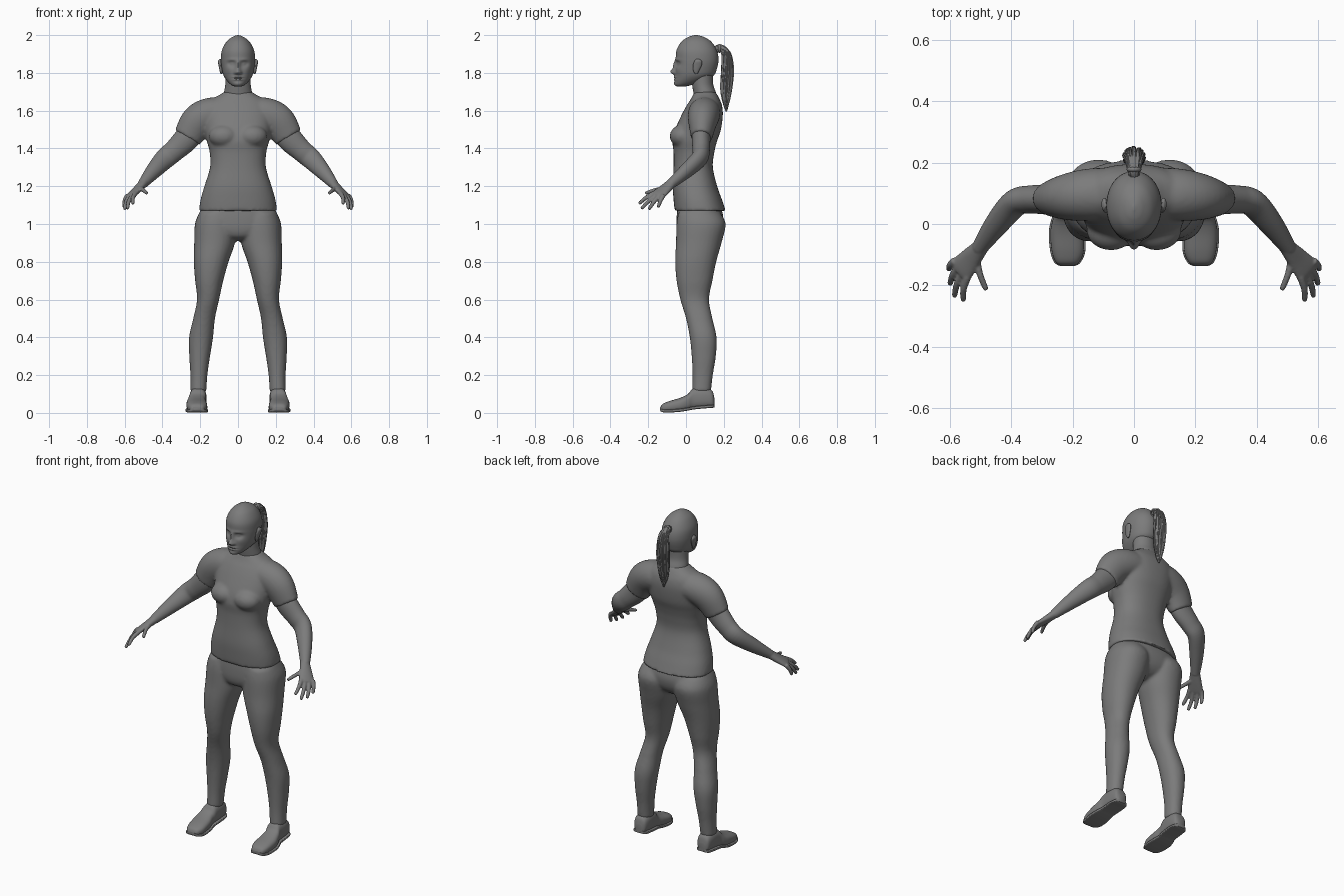
import bpy, bmesh, math, random
from mathutils import Vector, Matrix

cube = bpy.data.objects.get("Cube")
if cube:
    bpy.data.objects.remove(cube, do_unlink=True)

X, Y, Z = Vector((1, 0, 0)), Vector((0, 1, 0)), Vector((0, 0, 1))
random.seed(4)

grey = bpy.data.materials.new("plain grey")
grey.use_nodes = True
GREY = (0.2, 0.2, 0.2, 1)
grey.diffuse_color = GREY
grey.node_tree.nodes["Principled BSDF"].inputs["Base Color"].default_value = GREY


def spline(rows, steps):
    """Smooth curve through every row of numbers."""
    out = []
    last = len(rows) - 1
    for i in range(last):
        quad = [rows[max(0, min(last, i + k))] for k in (-1, 0, 1, 2)]
        for s in range(steps):
            t = s / steps
            out.append([b + 0.5 * t * (c - a + t * (2 * a - 5 * b + 4 * c - d + t * (3 * (b - c) + d - a)))
                        for a, b, c, d in zip(*quad)])
    return out + [list(rows[-1])]


def loft(bm, rows, axes=None, side=Y, sides=32, steps=6, power=2.0, ridge=0.0):
    """Skin rings (x, y, z, radius a, radius b), fixed in a plane or following the path."""
    rows = spline(rows, steps)
    rings = []
    for i, (x, y, z, a, b) in enumerate(rows):
        c = Vector((x, y, z))
        if axes:
            u, v = axes
        else:
            lo, hi = rows[max(0, i - 1)], rows[min(len(rows) - 1, i + 1)]
            d = (Vector(hi[:3]) - Vector(lo[:3])).normalized()
            u = (side - d * side.dot(d)).normalized()
            v = d.cross(u)
        ring = []
        for k in range(sides):
            t = math.tau * k / sides
            cs, sn = math.cos(t), math.sin(t)
            r = 1 + ridge * math.cos(9 * t + i * 0.15)
            pu = math.copysign(abs(cs) ** (2 / power), cs) * max(a, 0.001) * r
            pv = math.copysign(abs(sn) ** (2 / power), sn) * max(b, 0.001) * r
            ring.append(bm.verts.new(c + u * pu + v * pv))
        rings.append(ring)
    for low, high in zip(rings, rings[1:]):
        for k in range(sides):
            j = (k + 1) % sides
            bm.faces.new((low[k], low[j], high[j], high[k]))
    bm.faces.new(rings[0])
    bm.faces.new(rings[-1])


def ball(bm, centre, radii):
    m = Matrix.Translation(centre) @ Matrix.Diagonal((*radii, 1))
    bmesh.ops.create_uvsphere(bm, u_segments=24, v_segments=16, radius=1, matrix=m)


def levels(rows):
    """Level rings from (z, x min, x max, y front, y back)."""
    return [((l + r) / 2, (f + b) / 2, z, (r - l) / 2, (b - f) / 2) for z, l, r, f, b in rows]


def body(rows):
    return levels([(z, -w, w, f, b) for z, w, f, b in rows])


def flip(rows, s):
    return [(x * s, *rest) for x, *rest in rows]


def finish(name, bm, voxel=None, smooth=4):
    """Turn a bmesh into an object; a voxel size blends its parts together."""
    bmesh.ops.recalc_face_normals(bm, faces=bm.faces)
    mesh = bpy.data.meshes.new(name)
    bm.to_mesh(mesh)
    bm.free()
    mesh.materials.append(grey)
    ob = bpy.data.objects.new(name, mesh)
    bpy.context.collection.objects.link(ob)
    bpy.ops.object.select_all(action='DESELECT')
    ob.select_set(True)
    bpy.context.view_layer.objects.active = ob
    if voxel:
        mod = ob.modifiers.new("blend", 'REMESH')
        mod.mode = 'VOXEL'
        mod.voxel_size = voxel
        mod.use_smooth_shade = True
        soft = ob.modifiers.new("soften", 'SMOOTH')
        soft.factor = 0.5
        soft.iterations = smooth
    else:
        bpy.ops.object.shade_smooth_by_angle(angle=math.radians(50))
    return ob


# Shirt: torso, bust and both sleeves
bm = bmesh.new()
loft(bm, body([
    (1.07, .207, -.06, .21), (1.13, .198, -.066, .19), (1.2, .178, -.07, .165),
    (1.3, .148, -.066, .142), (1.38, .15, -.066, .15), (1.44, .165, -.072, .165),
    (1.5, .175, -.058, .185), (1.58, .18, -.022, .195), (1.63, .165, .005, .19),
    (1.66, .14, .025, .178), (1.685, .095, .038, .165), (1.7, .075, .045, .155)]),
    axes=(X, Y), sides=48, power=2.3)
for s in (1, -1):
    ball(bm, (.075 * s, -.02, 1.465), (.08, .066, .06))
    loft(bm, flip([(.06, .1, 1.59, .085, .08), (.15, .095, 1.58, .085, .088),
                   (.215, .088, 1.54, .076, .09), (.268, .082, 1.457, .056, .076)], s))
finish("shirt", bm, 0.009)

# Trousers: hips and both legs
bm = bmesh.new()
loft(bm, body([(1.09, .19, -.045, .185), (1.03, .213, -.05, .198), (.97, .2, -.048, .185),
               (.93, .11, -.03, .15), (.91, .03, .02, .1)]), axes=(X, Y), sides=48, power=2.3)
leg = levels([
    (1.06, .02, .205, -.04, .18), (1, .004, .228, -.05, .21), (.9, .016, .232, -.053, .188),
    (.8, .05, .234, -.057, .16), (.7, .078, .227, -.05, .14), (.6, .1, .217, -.03, .122),
    (.5, .122, .237, 0, .14), (.4, .132, .259, .02, .162), (.3, .148, .258, .03, .158),
    (.2, .162, .252, .035, .142), (.11, .168, .252, .033, .132)])
for s in (1, -1):
    loft(bm, flip(leg, s), axes=(X, Y), power=2.15)
finish("trousers", bm, 0.009)

# Arms with hands
arm = [(.2, .085, 1.55, .055, .06), (.268, .08, 1.457, .05, .067), (.335, .08, 1.39, .046, .058),
       (.385, .07, 1.347, .043, .055), (.445, .003, 1.283, .038, .043), (.505, -.08, 1.212, .026, .026)]
palm = [(.495, -.07, 1.222, .025, .025), (.53, -.11, 1.186, .036, .02),
        (.56, -.145, 1.157, .044, .016), (.57, -.157, 1.147, .04, .012)]
fingers = [((.542, -.17, 1.163), (.557, -.25, 1.107)), ((.557, -.157, 1.153), (.586, -.237, 1.08)),
           ((.572, -.14, 1.15), (.6, -.197, 1.077)), ((.584, -.12, 1.152), (.604, -.148, 1.088)),
           ((.515, -.1, 1.19), (.482, -.215, 1.163))]
for s, label in ((1, "left"), (-1, "right")):
    bm = bmesh.new()
    loft(bm, flip(arm, s))
    loft(bm, flip(palm, s), side=Vector((.45 * s, .85, -.1)))
    for base, tip in fingers:
        a, b = Vector(base), Vector(tip)
        mid = a.lerp(b, 0.5) + Vector((.006, 0, .005))
        end = b.lerp(mid, 0.1)
        rows = [(*a, .013, .013), (*mid, .011, .011), (*end, .009, .009), (*b, .004, .004)]
        loft(bm, flip(rows, s), side=X, sides=14, steps=4)
    finish(label + "_arm", bm, 0.0045, 3)

# Shoes with soles: (y, x centre, half width, bottom, top)
shoe = [(-.137, .217, .02, .012, .024), (-.125, .217, .038, .004, .046), (-.09, .216, .052, .002, .062),
        (-.03, .219, .054, .006, .08), (.01, .219, .047, .012, .1), (.04, .213, .044, .018, .13),
        (.1, .211, .044, .024, .134), (.138, .211, .037, .026, .118), (.15, .211, .02, .03, .08)]
for s, label in ((1, "left"), (-1, "right")):
    bm = bmesh.new()
    upper = [(x, y, (lo + hi) / 2, w, (hi - lo) / 2) for y, x, w, lo, hi in shoe]
    loft(bm, flip(upper, s), axes=(X, Z), power=2.6)
    finish(label + "_shoe", bm)
    bm = bmesh.new()
    sole = [(x, y, lo + .008, w + .005, .008) for y, x, w, lo, hi in shoe]
    loft(bm, flip(sole, s), axes=(X, Z), power=6)
    finish(label + "_sole", bm)

# Neck
bm = bmesh.new()
loft(bm, [(0, .11, 1.62, .08, .06), (0, .1, 1.69, .075, .06), (0, .088, 1.74, .067, .056),
          (0, .085, 1.81, .066, .06)], axes=(X, Y))
finish("neck", bm)

# Head with sculpted face: (x, z, spread x, spread z, push forward)
bm = bmesh.new()
loft(bm, body([
    (1.727, .012, -.045, -.01), (1.735, .034, -.056, .03), (1.755, .056, -.06, .09),
    (1.785, .076, -.058, .145), (1.82, .085, -.056, .163), (1.87, .09, -.054, .172),
    (1.92, .085, -.05, .163), (1.965, .061, -.024, .134), (1.99, .03, .012, .095),
    (2, .004, .045, .06)]), axes=(X, Y), sides=112, steps=9, power=2.1)
face = [(0, 1.84, .008, .018, .013), (0, 1.806, .01, .011, .024), (.013, 1.801, .006, .006, .009),
        (.034, 1.848, .014, .01, -.015), (.033, 1.848, .008, .005, .008), (.032, 1.869, .018, .006, .005),
        (.01, 1.777, .012, .004, .007), (.01, 1.765, .011, .004, .006), (.01, 1.7715, .014, .0025, -.004),
        (0, 1.741, .016, .008, .005), (.05, 1.815, .015, .015, .004)]
for v in bm.verts:
    if v.co.y < 0.04:
        push = 0
        for x, z, sx, sz, amount in face:
            dx, dz = (abs(v.co.x) - x) / sx, (v.co.z - z) / sz
            push += amount * math.exp(-(dx * dx + dz * dz) / 2)
        v.co.y -= push
finish("head", bm)

# Ears
for s, label in ((1, "left"), (-1, "right")):
    bm = bmesh.new()
    loft(bm, [(.087 * s, .055, 1.793, .004, .006), (.089 * s, .054, 1.81, .008, .015),
              (.094 * s, .06, 1.84, .009, .023), (.097 * s, .064, 1.862, .009, .02),
              (.094 * s, .062, 1.873, .004, .009)], axes=(X, Y), sides=20)
    finish(label + "_ear", bm)

# Ponytail: ridged core, loose strands and hair tie
tail = [(0, .15, 1.915, .016, .018), (0, .18, 1.932, .018, .018), (0, .212, 1.9, .026, .022),
        (0, .22, 1.81, .034, .03), (0, .213, 1.71, .03, .028), (0, .212, 1.64, .018, .016),
        (0, .214, 1.595, .003, .003)]
bm = bmesh.new()
loft(bm, tail, side=X, sides=54, ridge=0.09)
finish("ponytail", bm)
bm = bmesh.new()
for i in range(22):
    turn = math.tau * i / 22
    drop = random.uniform(0, .06)
    rows = []
    for k, (x, y, z, a, b) in enumerate(tail[1:]):
        t = turn + random.uniform(-.15, .15)
        thick = .002 if k == len(tail) - 2 else .005
        rows.append((a * math.cos(t), y + b * math.sin(t), z + drop * k / 6, thick, thick))
    loft(bm, rows, side=X, sides=6, steps=4)
finish("hair_strands", bm)
bm = bmesh.new()
ball(bm, (0, .178, 1.93), (.024, .012, .024))
finish("hair_tie", bm)
